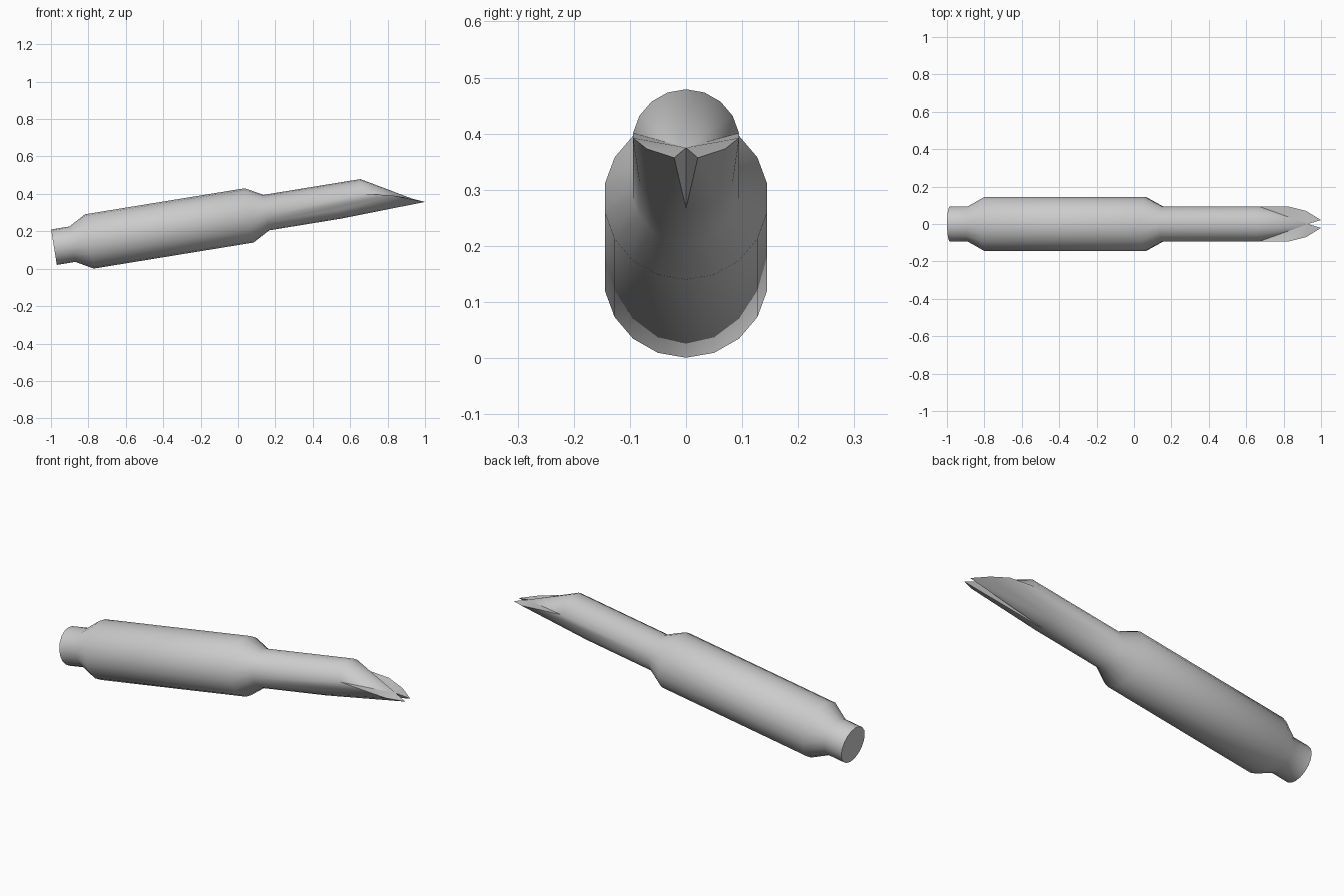
import bpy, bmesh, math
from mathutils import Vector

if "Cube" in bpy.data.objects:
    bpy.data.objects.remove(bpy.data.objects["Cube"])

N = 18
TILT = math.radians(9.25)
UP = Vector((-math.sin(TILT), 0, math.cos(TILT)))
R = 0.096


def axis_point(x):
    return Vector((x, 0, 0.115 + (x + 0.984) * math.tan(TILT)))


def ring_point(x, r, i):
    a = 2 * math.pi * i / N
    return axis_point(x) + UP * (r * math.cos(a)) + Vector((0, r * math.sin(a), 0))


bm = bmesh.new()

# Stepped barrel: (axis x, radius)
profile = [(-0.984, R), (-0.885, R), (-0.795, 0.147), (0.06, 0.147), (0.152, R)]
rings = [[bm.verts.new(ring_point(x, r, i)) for i in range(N)] for x, r in profile]

# Last ring: upper half reaches further, the two side points furthest
last = []
for i in range(N):
    k = min(i, N - i)
    x = 0.67 if k <= 4 else 0.82 if k == 5 else 0.53
    last.append(bm.verts.new(ring_point(x, R, i)))
rings.append(last)

for a, b in zip(rings, rings[1:]):
    for i in range(N):
        j = (i + 1) % N
        bm.faces.new((a[i], a[j], b[j], b[i]))
bm.faces.new(rings[0])

# Nib: sloping half cone on top, two prongs below with a split between them
root = bm.verts.new((0.93, 0, 0.375))
for s in (1, -1):
    p = [last[(s * i) % N] for i in range(10)]
    tip = bm.verts.new((1.0, s * 0.021, 0.357))
    edge = bm.verts.new((0.92, s * 0.07, 0.373))
    for i in range(5):
        bm.faces.new((p[i], p[i + 1], root))
    bm.faces.new((p[5], edge, root))
    bm.faces.new((edge, tip, root))
    bm.faces.new((p[5], p[6], edge))
    bm.faces.new((p[6], p[7], edge))
    bm.faces.new((p[7], tip, edge))
    bm.faces.new((p[7], p[8], tip))
    bm.faces.new((p[8], p[9], tip))
    bm.faces.new((p[9], root, tip))

bmesh.ops.recalc_face_normals(bm, faces=bm.faces)
mesh = bpy.data.meshes.new("pen_body")
bm.to_mesh(mesh)
bm.free()
pen = bpy.data.objects.new("pen_body", mesh)
bpy.context.collection.objects.link(pen)
bpy.context.view_layer.objects.active = pen
pen.select_set(True)
bpy.ops.object.shade_smooth_by_angle(angle=math.radians(45))
